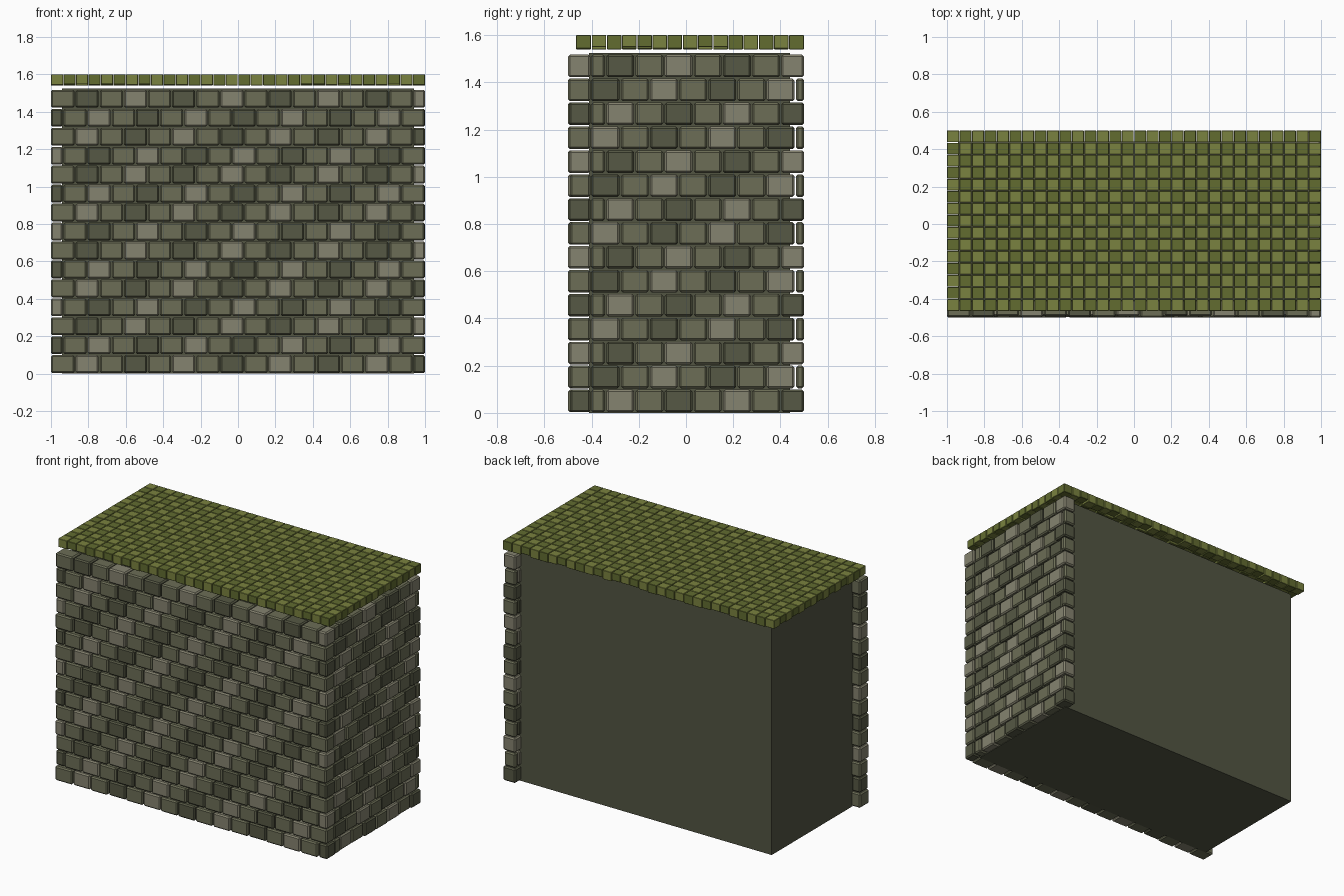
import bpy, bmesh, random
from mathutils import Matrix, Vector

if "Cube" in bpy.data.objects:
    bpy.data.objects.remove(bpy.data.objects["Cube"])

random.seed(4)


def material(name, rgb):
    m = bpy.data.materials.new(name)
    m.diffuse_color = (*rgb, 1)
    m.use_nodes = True
    m.node_tree.nodes["Principled BSDF"].inputs["Base Color"].default_value = m.diffuse_color
    return m


stone = [material("stone_light", (.235, .227, .16)),
         material("stone_mid", (.15, .155, .093)),
         material("stone_dark", (.093, .098, .058))]
grass = [material("grass_light", (.195, .225, .05)),
         material("grass_dark", (.122, .15, .03))]
core_mat = [material("core", (.085, .09, .055))]


def blocks(name, boxes, mats, bevel):
    """One object from a list of (low corner, high corner, material index)."""
    bm = bmesh.new()
    for lo, hi, mi in boxes:
        lo, hi = Vector(lo), Vector(hi)
        mat = Matrix.Translation((lo + hi) / 2) @ Matrix.Diagonal((*(hi - lo), 1))
        verts = bmesh.ops.create_cube(bm, size=1, matrix=mat)["verts"]
        for f in {f for v in verts for f in v.link_faces}:
            f.material_index = mi
    if bevel:
        bmesh.ops.bevel(bm, geom=bm.edges[:], offset=bevel, segments=1,
                        affect='EDGES', clamp_overlap=True, material=-1)
    me = bpy.data.meshes.new(name)
    bm.to_mesh(me)
    bm.free()
    for m in mats:
        me.materials.append(m)
    ob = bpy.data.objects.new(name, me)
    bpy.context.collection.objects.link(ob)
    return ob


ROWS, ROW_H, GAP = 15, 1.52 / 15, .003


def courses(start, end, pitch, half_first):
    """Yield (a, b, z0, z1, tone) for each brick of a running-bond wall."""
    for r in range(ROWS):
        a, i = start, 0
        shift = r % 4
        while a < end - .015:
            half = i == 0 and (r % 2 == half_first)
            b = min(a + pitch * (.5 if half else 1), end)
            tone = (0, 1, 2, 1)[(i + 3 - shift) % 4]
            yield (a + (GAP if i else 0), b - (GAP if b < end else 0),
                   r * ROW_H + GAP, (r + 1) * ROW_H - GAP, tone)
            a, i = b, i + 1


# plain inner body
blocks("wall_core", [((-.94, -.41, 0), (.94, .44, 1.525), 0)], core_mat, 0)

# front brick face
blocks("front_bricks",
       [((a, -.5 + random.choice((0, .004, .009)), z0), (b, -.405, z1), t)
        for a, b, z0, z1, t in courses(-1, 1, 2 / 15.5, 1)], stone, .008)

# right brick face
blocks("right_bricks",
       [((.91, a, z0), (1 - random.choice((0, .004, .009)), b, z1), t)
        for a, b, z0, z1, t in courses(-.402, .5, .1235, 0)], stone, .008)

# grass tiles on top, undersides slightly uneven
px, py, g = 2 / 30, .965 / 15, .0015
blocks("grass_tiles",
       [((-1 + i * px + g * (i > 0), -.465 + j * py + g * (j > 0),
          1.54 + random.choice((0, .004, .01))),
         (-1 + (i + 1) * px - g * (i < 29), -.465 + (j + 1) * py - g * (j < 14), 1.6),
         (i + j) % 2)
        for i in range(30) for j in range(15)], grass, .002)
